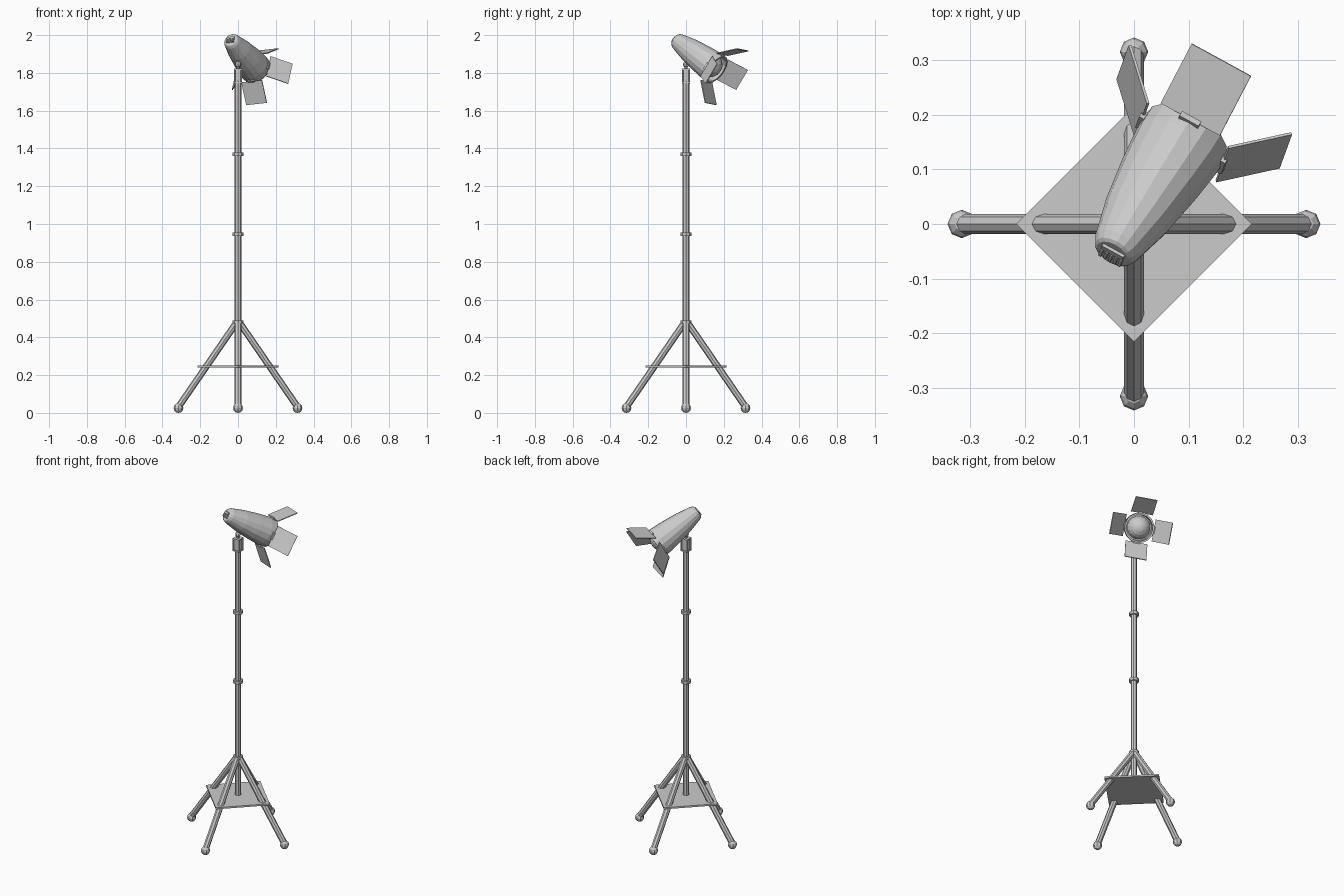
import bpy, bmesh, math
from mathutils import Matrix, Vector

if "Cube" in bpy.data.objects:
    bpy.data.objects.remove(bpy.data.objects["Cube"])


def finish(bm, name, matrix=Matrix.Identity(4)):
    bmesh.ops.transform(bm, matrix=matrix, verts=bm.verts)
    bmesh.ops.recalc_face_normals(bm, faces=bm.faces)
    mesh = bpy.data.meshes.new(name)
    bm.to_mesh(mesh)
    bm.free()
    obj = bpy.data.objects.new(name, mesh)
    bpy.context.collection.objects.link(obj)
    return obj


def rod(name, a, b, radius, sides=8):
    a, b = Vector(a), Vector(b)
    bm = bmesh.new()
    bmesh.ops.create_cone(bm, cap_ends=True, segments=sides, radius1=radius,
                          radius2=radius, depth=(b - a).length)
    rot = (b - a).to_track_quat('Z', 'Y').to_matrix().to_4x4()
    return finish(bm, name, Matrix.Translation((a + b) / 2) @ rot)


def box(name, size, matrix):
    bm = bmesh.new()
    bmesh.ops.create_cube(bm, size=1, matrix=Matrix.Diagonal((*size, 1)))
    return finish(bm, name, matrix)


def ball(name, radius, matrix, u=8, v=6):
    bm = bmesh.new()
    bmesh.ops.create_uvsphere(bm, u_segments=u, v_segments=v, radius=radius)
    return finish(bm, name, matrix)


def lathe(name, profile, sides, matrix):
    bm = bmesh.new()
    rings = []
    for z, r in profile:
        rings.append([bm.verts.new((r * math.cos(math.tau * i / sides),
                                    r * math.sin(math.tau * i / sides), z))
                      for i in range(sides)])
    for lo, hi in zip(rings, rings[1:]):
        for i in range(sides):
            j = (i + 1) % sides
            bm.faces.new((lo[i], lo[j], hi[j], hi[i]))
    bm.faces.new(rings[0])
    bm.faces.new(rings[-1])
    return finish(bm, name, matrix)


T = Matrix.Translation

# Telescopic pole with collars
rod("pole", (0, 0, 0.245), (0, 0, 1.76), 0.018)
for i, z in enumerate((0.48, 0.945, 1.37)):
    rod(f"collar_{i}", (0, 0, z - 0.009), (0, 0, z + 0.009), 0.028)

# Four splayed legs with ball feet
for i in range(4):
    c, s = round(math.cos(i * math.pi / 2)), round(math.sin(i * math.pi / 2))
    rod(f"leg_{i}", (0.01 * c, 0.01 * s, 0.475), (0.315 * c, 0.315 * s, 0.032), 0.018)
    ball(f"foot_{i}", 0.026, T((0.315 * c, 0.315 * s, 0.026)))

# Diamond spreader plate
box("spreader_plate", (0.305, 0.305, 0.01),
    T((0, 0, 0.245)) @ Matrix.Rotation(math.pi / 4, 4, 'Z'))

# Mount block with recessed sides, and swivel
bm = bmesh.new()
bmesh.ops.create_cube(bm, size=1, matrix=Matrix.Diagonal((0.044, 0.044, 0.078, 1)))
bm.normal_update()
sides = [f for f in bm.faces if abs(f.normal.z) < 0.5]
bmesh.ops.inset_individual(bm, faces=sides, thickness=0.01, depth=0)
bmesh.ops.inset_individual(bm, faces=sides, thickness=0.001, depth=-0.005)
finish(bm, "mount_block", T((0, 0, 1.784)))
rod("swivel_neck", (0, 0, 1.81), (0, 0, 1.875), 0.009)
ball("swivel_ball", 0.016, T((0, 0, 1.845)))

# Lamp frame: local z points along the beam, local y up
d = Vector((0.452, 0.723, -0.525)).normalized()
r = Vector((0.874, -0.477, 0.095))
r = (r - d * r.dot(d)).normalized()
u = r.cross(d)
rot = Matrix((-r, u, d)).transposed().to_4x4()
HEAD = T((0.087, 0.148, 1.828)) @ rot

# Lamp housing with hollow front rim
lathe("lamp_housing", [(-0.28, 0.032), (-0.276, 0.038), (-0.262, 0.045), (-0.18, 0.064),
                       (-0.09, 0.077), (-0.02, 0.084), (0.02, 0.084),
                       (0.02, 0.074), (-0.02, 0.072)], 16, HEAD)
ball("lens", 0.067, HEAD @ T((0, 0, -0.03)), 16, 10)

# Rear connector panel with small pegs
box("rear_panel", (0.045, 0.012, 0.008), HEAD @ T((0, 0.01, -0.282)))
for i in range(5):
    box(f"rear_peg_{i}", (0.006, 0.02, 0.01), HEAD @ T(((i - 2) * 0.01, -0.008, -0.282)))

# Four barn door flaps with hinges
splay = math.radians(47)
for i in range(4):
    side = HEAD @ Matrix.Rotation(i * math.pi / 2, 4, 'Z') @ T((0, 0.084, 0.002))
    box(f"flap_{i}", (0.124, 0.125, 0.005),
        side @ Matrix.Rotation(splay, 4, 'X') @ T((0, 0.0625, 0)))
    box(f"hinge_{i}", (0.04, 0.012, 0.016), side)
